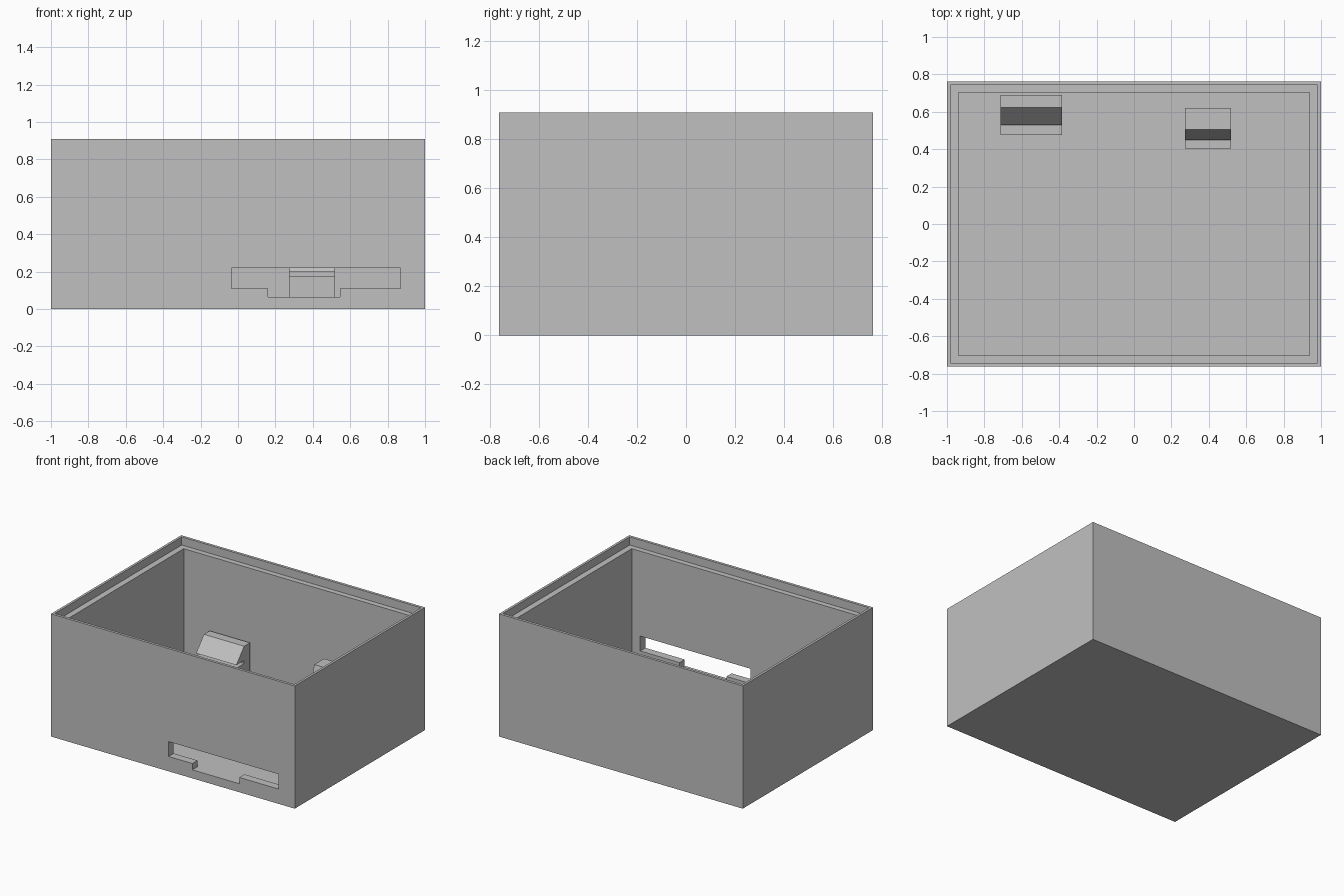
import bpy
import bmesh

old = bpy.data.objects.get("Cube")
if old:
    bpy.data.objects.remove(old, do_unlink=True)

# Single plain grey plastic
grey = bpy.data.materials.new("light grey plastic")
grey.use_nodes = True
COLOUR = (0.53, 0.53, 0.53, 1)
grey.diffuse_color = COLOUR
grey.node_tree.nodes["Principled BSDF"].inputs["Base Color"].default_value = COLOUR


def prism(name, profile, place, start, end):
    """Extrude a closed 2D profile from start to end; place maps (a, b, depth) to xyz."""
    bm = bmesh.new()
    near = [bm.verts.new(place(a, b, start)) for a, b in profile]
    far = [bm.verts.new(place(a, b, end)) for a, b in profile]
    bm.faces.new(near)
    bm.faces.new(far)
    for i in range(len(near)):
        j = (i + 1) % len(near)
        bm.faces.new((near[i], near[j], far[j], far[i]))
    bmesh.ops.recalc_face_normals(bm, faces=bm.faces)
    mesh = bpy.data.meshes.new(name)
    bm.to_mesh(mesh)
    bm.free()
    mesh.materials.append(grey)
    obj = bpy.data.objects.new(name, mesh)
    bpy.context.collection.objects.link(obj)
    return obj


def block(name, x, y, z0, z1):
    outline = [(-x, -y), (x, -y), (x, y), (-x, y)]
    return prism(name, outline, lambda a, b, d: (a, b, d), z0, z1)


def cut(target, cutter):
    mod = target.modifiers.new(cutter.name, 'BOOLEAN')
    mod.operation = 'DIFFERENCE'
    mod.solver = 'EXACT'
    mod.object = cutter
    cutter.hide_render = True
    cutter.hide_set(True)


FLOOR, LEDGE, TOP = 0.063, 0.85, 0.91

# Open case with a stepped rim for the lid
case = block("case", 1.0, 0.763, 0, TOP)
cut(case, block("cavity_cutter", 0.937, 0.703, FLOOR, TOP + 0.1))
cut(case, block("lid_recess_cutter", 0.982, 0.743, LEDGE, TOP + 0.1))

# Stepped connector opening through the front wall
opening = [(-0.035, 0.11), (0.16, 0.11), (0.16, FLOOR), (0.545, FLOOR),
           (0.545, 0.11), (0.868, 0.11), (0.868, 0.22), (-0.035, 0.22)]
cut(case, prism("opening_cutter", opening, lambda a, b, d: (a, d, b), -0.9, -0.65))


# Snap clips: a foot, a thin board slot and a sloping hook
def clip(name, x0, x1, foot, tip, post, back, height):
    profile = [(foot, FLOOR - 0.02), (back, FLOOR - 0.02), (back, height), (post, height),
               (tip, 0.20), (post, 0.20), (post, 0.177), (foot, 0.177)]
    return prism(name, profile, lambda a, b, d: (d, a, b), x0, x1)


clip("large_snap_clip", -0.715, -0.385, 0.475, 0.53, 0.622, 0.69, 0.305)
clip("small_snap_clip", 0.272, 0.518, 0.405, 0.45, 0.505, 0.62, 0.39)
